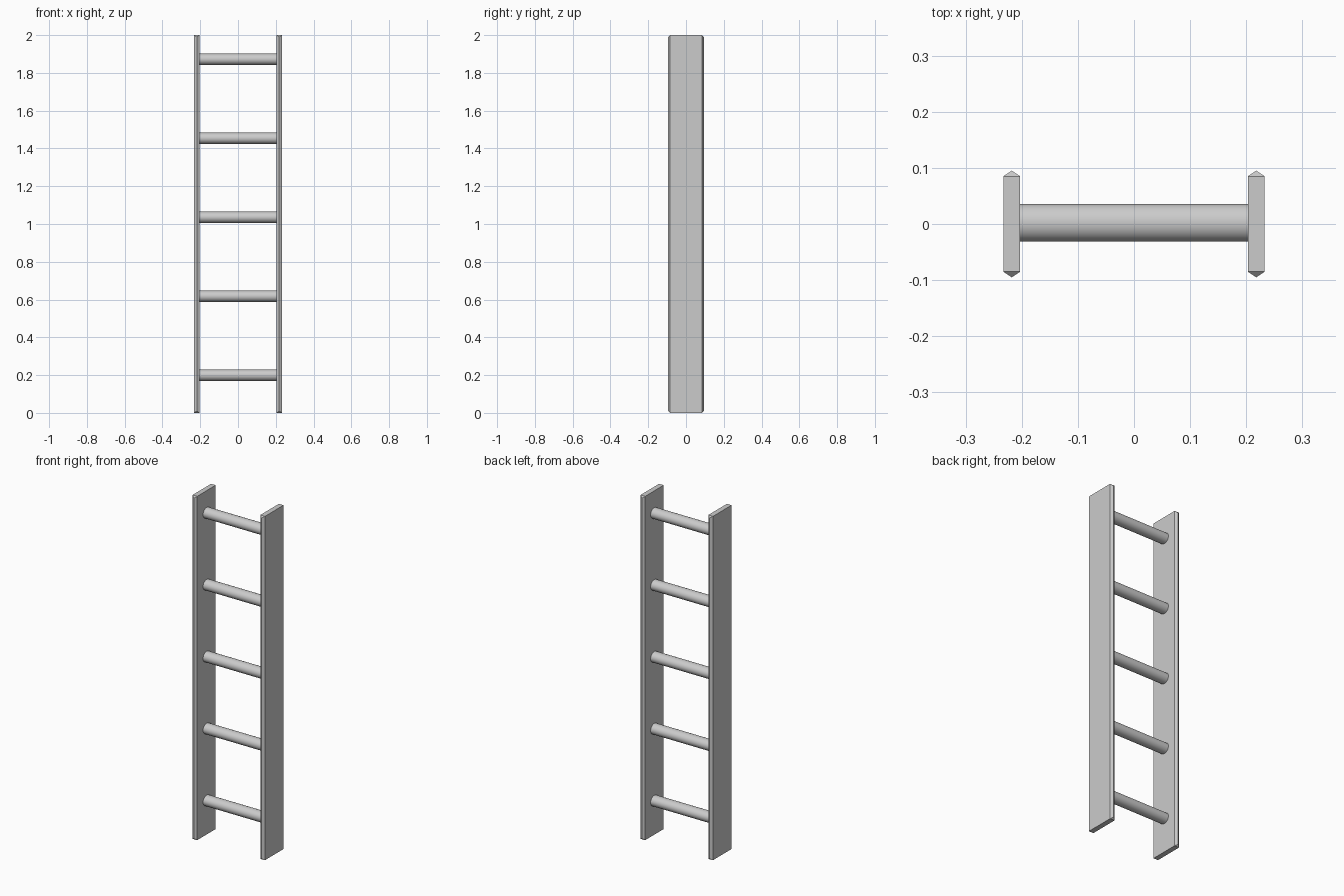
import bpy, bmesh, math
from mathutils import Matrix

if "Cube" in bpy.data.objects:
    bpy.data.objects.remove(bpy.data.objects["Cube"])

HEIGHT = 2.0
RAIL_X, RAIL_HALF = 0.218, 0.015   # rail centre and half thickness
EDGE_Y, RIDGE_Y = 0.085, 0.095     # flat side edge and pointed ridge
RIDGE_DROP = 0.01


def add_object(name, bm):
    bmesh.ops.recalc_face_normals(bm, faces=bm.faces)
    mesh = bpy.data.meshes.new(name)
    bm.to_mesh(mesh)
    bm.free()
    obj = bpy.data.objects.new(name, mesh)
    bpy.context.collection.objects.link(obj)
    return obj


# Rail: flat plank whose two narrow sides rise to a hipped ridge
def make_rail(name, x):
    bm = bmesh.new()
    bmesh.ops.create_cube(bm, size=1, matrix=Matrix.Translation((x, 0, HEIGHT / 2))
                          @ Matrix.Diagonal((2 * RAIL_HALF, 2 * EDGE_Y, HEIGHT, 1)))
    bm.normal_update()
    for face in [f for f in bm.faces if abs(f.normal.y) > 0.9]:
        side = math.copysign(RIDGE_Y, face.normal.y)
        corners = list(face.verts)
        low = bm.verts.new((x, side, RIDGE_DROP))
        high = bm.verts.new((x, side, HEIGHT - RIDGE_DROP))
        bm.faces.remove(face)
        for a, b in zip(corners, corners[1:] + corners[:1]):
            if abs(a.co.z - b.co.z) < 0.1:
                bm.faces.new((a, b, low if a.co.z < 1 else high))
            elif a.co.z < b.co.z:
                bm.faces.new((a, b, high, low))
            else:
                bm.faces.new((a, b, low, high))
    return add_object(name, bm)


# Rung: round bar spanning the inner faces of the rails
def make_rung(name, z):
    bm = bmesh.new()
    bmesh.ops.create_cone(bm, cap_ends=True, segments=32, radius1=1, radius2=1, depth=1,
                          matrix=Matrix.Translation((0, 0.002, z))
                          @ Matrix.Diagonal((0.408, 0.0335, 0.0305, 1))
                          @ Matrix.Rotation(math.pi / 2, 4, 'Y'))
    obj = add_object(name, bm)
    for o in bpy.context.selected_objects:
        o.select_set(False)
    obj.select_set(True)
    bpy.context.view_layer.objects.active = obj
    bpy.ops.object.shade_smooth_by_angle(angle=math.radians(30))


make_rail("left_rail", -RAIL_X)
make_rail("right_rail", RAIL_X)
for i in range(5):
    make_rung(f"rung_{i + 1}", 0.199 + 0.4182 * i)
